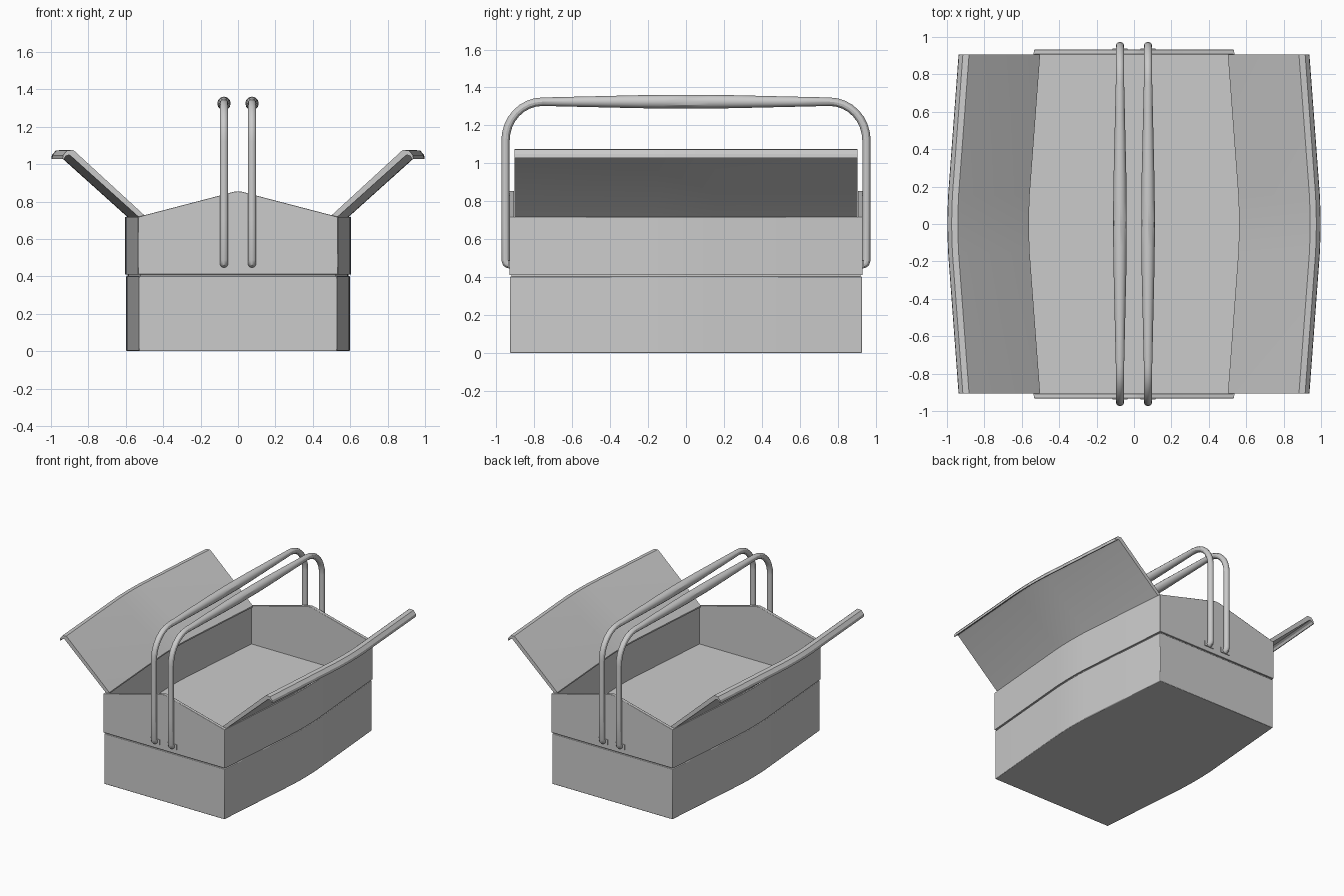
import bpy, bmesh, math
from mathutils import Vector

if "Cube" in bpy.data.objects:
    bpy.data.objects.remove(bpy.data.objects["Cube"])

END = 0.928                                   # half length of the body
BOW = [(-1, 0), (-.17, .93), (-.08, .98), (0, 1), (.08, .98), (.17, .93), (1, 0)]


def loft(name, rings, bevel=0):
    """Skin matching closed rings into a solid with end caps."""
    bm = bmesh.new()
    vs = [[bm.verts.new(p) for p in r] for r in rings]
    n = len(vs[0])
    for a, b in zip(vs, vs[1:]):
        for i in range(n):
            j = (i + 1) % n
            bm.faces.new((a[i], a[j], b[j], b[i]))
    bm.faces.new(vs[0])
    bm.faces.new(vs[-1])
    bmesh.ops.recalc_face_normals(bm, faces=bm.faces)
    me = bpy.data.meshes.new(name)
    bm.to_mesh(me)
    bm.free()
    ob = bpy.data.objects.new(name, me)
    bpy.context.collection.objects.link(ob)
    if bevel:
        m = ob.modifiers.new("edge", "BEVEL")
        m.width, m.segments, m.limit_method = bevel, 2, "ANGLE"
        m.angle_limit = math.radians(30)
    smooth(ob)
    return ob


def smooth(ob):
    bpy.ops.object.select_all(action="DESELECT")
    ob.select_set(True)
    bpy.context.view_layer.objects.active = ob
    bpy.ops.object.shade_smooth_by_angle(angle=math.radians(30))


def bowed_prism(name, x_end, bulge, half_y, z0, z1, bevel=0):
    """Box whose long sides bow outwards in the middle."""
    right = [(x_end + bulge * f, t * half_y) for t, f in BOW]
    outline = right + [(-x, -y) for x, y in right]
    return loft(name, [[(x, y, z) for x, y in outline] for z in (z0, z1)], bevel)


def bowed_bar(name, profile, bulge, half_y, side):
    """Sweep an xz profile along y, following the bow."""
    return loft(name, [[(side * (x + bulge * f), t * half_y, z) for x, z in profile]
                       for t, f in BOW])


# Lower box, recessed seam and tray floor
bowed_prism("lower_box", .53, .068, END, 0, .402, .004)
bowed_prism("seam", .522, .068, END - .008, .40, .412)
bowed_prism("tray_floor", .525, .068, END - .01, .41, .42)

# Tray side walls and lids
wall = [(.513, .41), (.535, .41), (.535, .718), (.513, .718)]
lid = [(.505, .715), (.525, .712), (.892, 1.042), (.905, 1.05), (.922, 1.042), (.931, 1.027),
       (.938, 1.028), (.935, 1.048), (.915, 1.072), (.882, 1.076), (.872, 1.068), (.502, .728)]
for side, word in ((1, "right"), (-1, "left")):
    bowed_bar(word + "_tray_wall", wall, .068, END, side)
    bowed_bar(word + "_lid", lid, .06, .905, side)

# Gabled end plates
gable = [(-.535, .41), (.535, .41), (.535, .718), (.06, .842), (.025, .852), (0, .855),
         (-.025, .852), (-.06, .842), (-.535, .718)]
for s, word in ((-1, "front"), (1, "back")):
    loft(word + "_end_plate", [[(x, s * y, z) for x, z in gable] for y in (.906, .932)], .003)

# Handle path: half of the arch, then mirrored
half = [(.925, .468), (.938, .468), (.947, .474), (.952, .49), (.952, .7), (.952, 1.12)]
for i in range(1, 9):
    a = math.radians(90 * i / 8)
    half.append((.757 + .195 * math.cos(a), 1.12 + .205 * math.sin(a)))
half += [(.6, 1.325), (.4, 1.325), (.25, 1.325), (.12, 1.325)]
path = [(-y, z) for y, z in half] + [(0, 1.325)] + half[::-1]


def grip(y, z):
    return .022 if z < 1.3 else .022 + .014 * min(1, max(0, (.77 - abs(y)) / .6))


for s, word in ((-1, "left"), (1, "right")):
    x = s * .075
    # Handle tube with thicker grip in the middle
    cu = bpy.data.curves.new(word + "_handle", "CURVE")
    cu.dimensions = "3D"
    cu.bevel_depth, cu.bevel_resolution, cu.use_fill_caps = 1, 4, True
    sp = cu.splines.new("POLY")
    sp.points.add(len(path) - 1)
    for p, (y, z) in zip(sp.points, path):
        p.co = (x, y, z, 1)
        p.radius = grip(y, z)
    ob = bpy.data.objects.new(word + "_handle", cu)
    bpy.context.collection.objects.link(ob)
    bpy.ops.object.select_all(action="DESELECT")
    ob.select_set(True)
    bpy.context.view_layer.objects.active = ob
    bpy.ops.object.convert(target="MESH")
    smooth(bpy.context.view_layer.objects.active)
    # Small pivot plates
    for e, end in ((-1, "front"), (1, "back")):
        sq = [(x - .04, .447), (x + .04, .447), (x + .04, .487), (x - .04, .487)]
        loft(f"{word}_{end}_pivot_plate", [[(px, e * y, pz) for px, pz in sq]
                                           for y in (.925, .938)])
